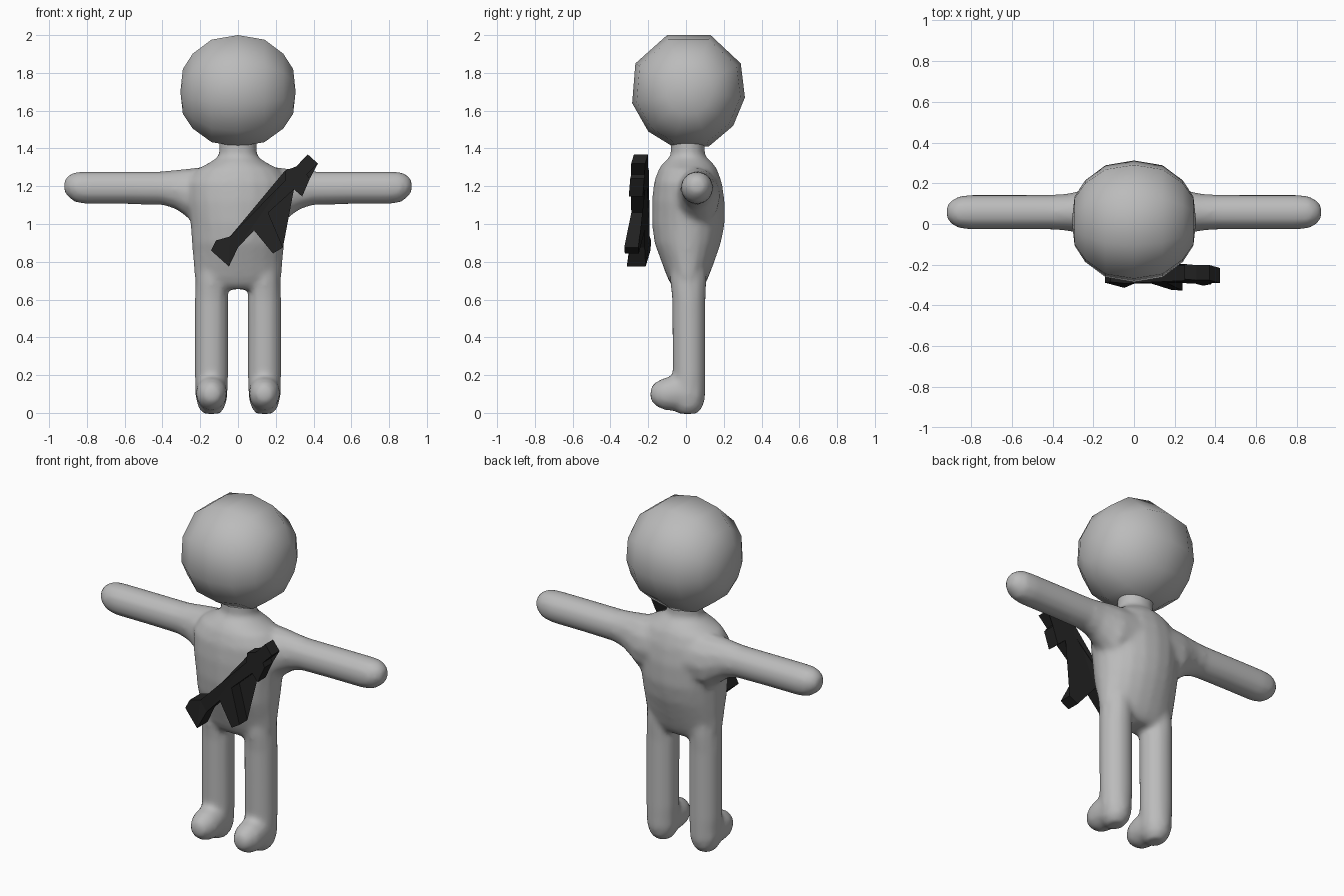
import bpy, bmesh, math
from mathutils import Vector

if "Cube" in bpy.data.objects:
    bpy.data.objects.remove(bpy.data.objects["Cube"])


def material(name, rgb):
    m = bpy.data.materials.new(name)
    m.diffuse_color = (*rgb, 1)
    m.use_nodes = True
    m.node_tree.nodes["Principled BSDF"].inputs["Base Color"].default_value = m.diffuse_color
    return m


GREY = material("grey", (0.5, 0.5, 0.5))
BLACK = material("black", (0.015, 0.015, 0.015))


def loft(bm, rings, n=20):
    """Closed tube; each ring is (centre, half axis a, half axis b)."""
    loops = []
    for c, a, b in rings:
        c, a, b = Vector(c), Vector(a), Vector(b)
        loops.append([bm.verts.new(c + a * math.cos(2 * math.pi * i / n)
                                   + b * math.sin(2 * math.pi * i / n)) for i in range(n)])
    for p, q in zip(loops, loops[1:]):
        for i in range(n):
            j = (i + 1) % n
            bm.faces.new((p[i], p[j], q[j], q[i]))
    bm.faces.new(loops[0][::-1])
    bm.faces.new(loops[-1])


def finish(bm, name, mat):
    bmesh.ops.recalc_face_normals(bm, faces=bm.faces)
    me = bpy.data.meshes.new(name)
    bm.to_mesh(me)
    bm.free()
    me.materials.append(mat)
    ob = bpy.data.objects.new(name, me)
    bpy.context.collection.objects.link(ob)
    return ob


# Body: torso, arms and legs fused into one soft skin
bm = bmesh.new()
torso = [  # z, half width, front y, back y
    (1.46, .10, -.08, .10), (1.36, .10, -.08, .10), (1.325, .15, -.12, .14),
    (1.29, .22, -.145, .165), (1.22, .27, -.17, .19), (1.12, .27, -.18, .205),
    (1.0, .252, -.18, .205), (.9, .245, -.167, .185), (.8, .237, -.13, .15),
    (.72, .232, -.10, .12), (.68, .215, -.08, .10), (.655, .17, -.055, .075)]
loft(bm, [((0, (f + b) / 2, z), (w, 0, 0), (0, (b - f) / 2, 0)) for z, w, f, b in torso])

arm = [  # x, centre z, half height, half depth
    (.1, 1.15, .15, .13), (.22, 1.145, .155, .12), (.27, 1.165, .13, .105),
    (.33, 1.183, .105, .092), (.4, 1.19, .09, .087), (.6, 1.192, .088, .087),
    (.8, 1.192, .088, .087), (.86, 1.195, .082, .08), (.9, 1.2, .058, .056),
    (.92, 1.2, .03, .03)]
leg = [  # z, half width, front y, back y
    (.95, .07, -.08, .10), (.7, .085, -.085, .11), (.6, .09, -.075, .105),
    (.2, .09, -.072, .105), (.08, .085, -.08, .103), (.03, .072, -.07, .09),
    (-.005, .045, -.04, .06)]
foot = [  # y, centre z, half height, half width
    (.06, .10, .09, .08), (-.06, .105, .097, .085), (-.12, .10, .085, .08),
    (-.16, .10, .065, .06), (-.188, .10, .035, .035)]
for s in (-1, 1):
    loft(bm, [((s * x, .058, z), (0, d, 0), (0, 0, h)) for x, z, h, d in arm], 12)
    loft(bm, [((s * .14, (f + b) / 2, z), (w, 0, 0), (0, (b - f) / 2, 0))
              for z, w, f, b in leg], 12)
    loft(bm, [((s * .14, y, z), (w, 0, 0), (0, 0, h)) for y, z, h, w in foot], 12)
body = finish(bm, "body", GREY)
mod = body.modifiers.new("fuse", 'REMESH')
mod.mode = 'VOXEL'
mod.voxel_size = .016
mod.use_smooth_shade = True
mod = body.modifiers.new("soften", 'SMOOTH')
mod.factor = .5
mod.iterations = 6

# Head: ten-sided outline narrowing toward the ears
bm = bmesh.new()
outline = [(-.10, 2.0), (.13, 2.0), (.29, 1.85), (.312, 1.67), (.25, 1.52), (.12, 1.41),
           (-.07, 1.41), (-.2, 1.49), (-.285, 1.64), (-.268, 1.85)]
centre = Vector((0, .015, 1.70))
slices = [(-.292, .4), (-.24, .67), (-.14, .92), (0, 1), (.14, .92), (.24, .67), (.292, .4)]
loops = [[bm.verts.new((x, centre.y + (y - centre.y) * k, centre.z + (z - centre.z) * k))
          for y, z in outline] for x, k in slices]
for p, q in zip(loops, loops[1:]):
    for i in range(10):
        j = (i + 1) % 10
        bm.faces.new((p[i], p[j], q[j], q[i]))
for x, ring in ((-.305, loops[0]), (.305, loops[-1])):
    tip = bm.verts.new((x, centre.y, centre.z))
    for i in range(10):
        bm.faces.new((ring[i], ring[(i + 1) % 10], tip))
for f in bm.faces:
    f.smooth = True
finish(bm, "head", GREY)

# Rifle: flat profile with muzzle, sight, magazine and a thicker stock
profile = [(.37, 1.368), (.423, 1.32), (.365, 1.262), (.38, 1.24), (.34, 1.146),
           (.296, 1.183), (.16, 1.06), (.238, .876), (.185, .844), (.085, .966),
           (0, .876), (-.048, .775), (-.143, .86), (-.116, .913), (-.042, .934),
           (.249, 1.23), (.249, 1.283), (.307, 1.304)]
bm = bmesh.new()
front, back = [], []
for x, z in profile:
    lean = ((x - .14) - (z - 1.08)) / math.sqrt(2) * .2
    half = .05 if x < -.01 else .037
    front.append(bm.verts.new((x, -.247 - lean - half, z)))
    back.append(bm.verts.new((x, -.247 - lean + half, z)))
bm.faces.new(front)
bm.faces.new(back[::-1])
for i in range(len(profile)):
    j = (i + 1) % len(profile)
    bm.faces.new((front[j], front[i], back[i], back[j]))
bmesh.ops.triangulate(bm, faces=[f for f in bm.faces if len(f.verts) > 4])
finish(bm, "rifle", BLACK)
